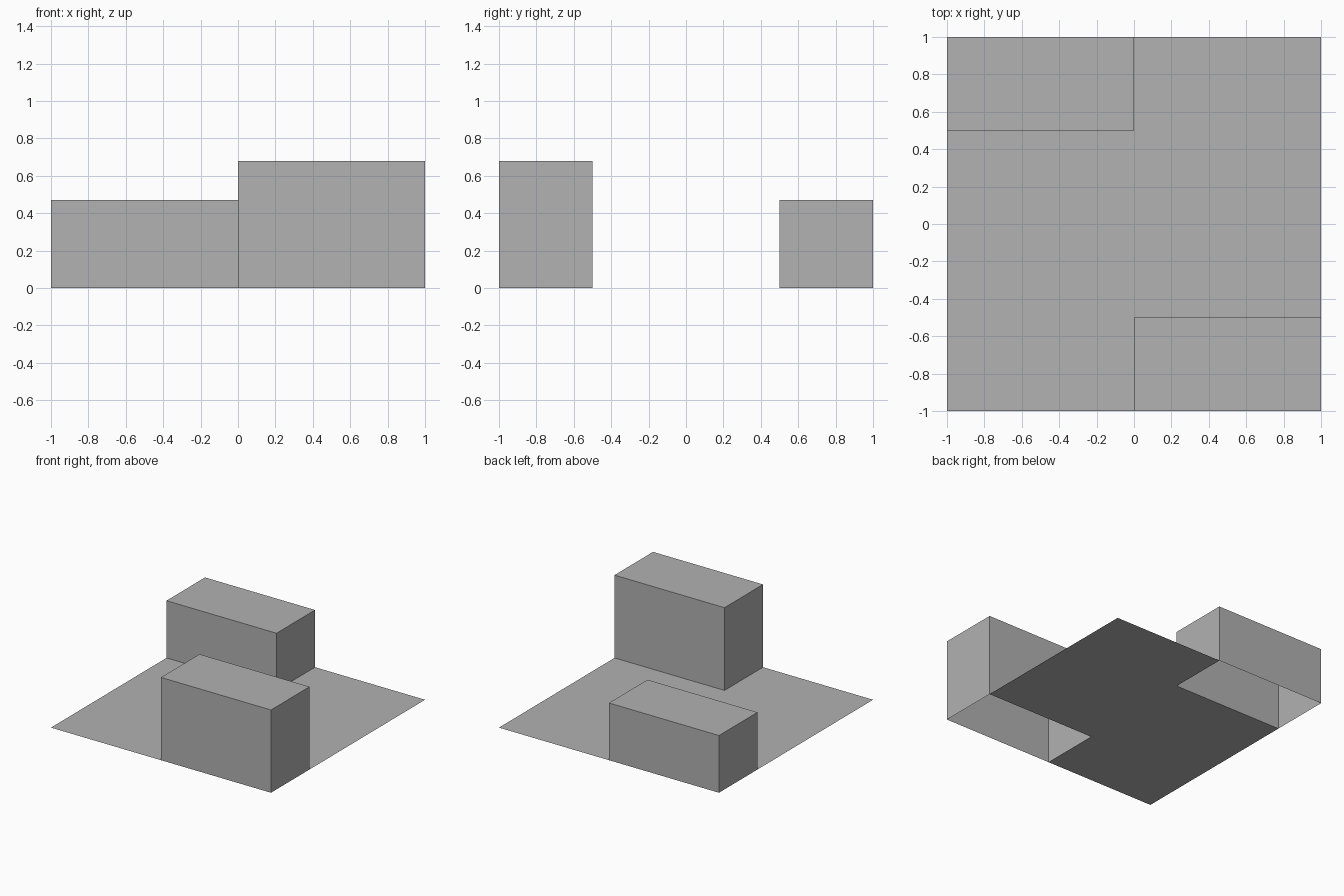
import bpy
import bmesh
from mathutils import Matrix, Vector

cube = bpy.data.objects.get("Cube")
if cube:
    bpy.data.objects.remove(cube, do_unlink=True)

# Single plain grey
GREY = (0.445, 0.445, 0.445, 1.0)
grey = bpy.data.materials.new("plain grey")
grey.use_nodes = True
grey.diffuse_color = GREY
grey.node_tree.nodes["Principled BSDF"].inputs["Base Color"].default_value = GREY


def finish(bm, name):
    mesh = bpy.data.meshes.new(name)
    bm.to_mesh(mesh)
    bm.free()
    mesh.materials.append(grey)
    obj = bpy.data.objects.new(name, mesh)
    bpy.context.collection.objects.link(obj)
    return obj


def open_block(name, x, y, height):
    """Hollow block with no underside, one unit wide and half a unit deep."""
    bm = bmesh.new()
    size = Matrix.Diagonal((1, 0.5, height, 1))
    place = Matrix.Translation(Vector((x, y, height / 2)))
    bmesh.ops.create_cube(bm, size=1, matrix=place @ size)
    underside = [f for f in bm.faces if f.normal.z < -0.5 or f.calc_center_median().z < 0.001]
    bmesh.ops.delete(bm, geom=underside, context="FACES")
    return finish(bm, name)


# Thin ground sheet, open beneath the two blocks
bm = bmesh.new()
bmesh.ops.create_grid(bm, x_segments=4, y_segments=4, size=1)
covered = [f for f in bm.faces
           if abs(f.calc_center_median().y) > 0.5
           and f.calc_center_median().x * f.calc_center_median().y < 0]
bmesh.ops.delete(bm, geom=covered, context="FACES")
finish(bm, "ground_sheet")

# Blocks on opposite corners
open_block("tall_front_block", 0.5, -0.75, 0.68)
open_block("low_back_block", -0.5, 0.75, 0.47)
